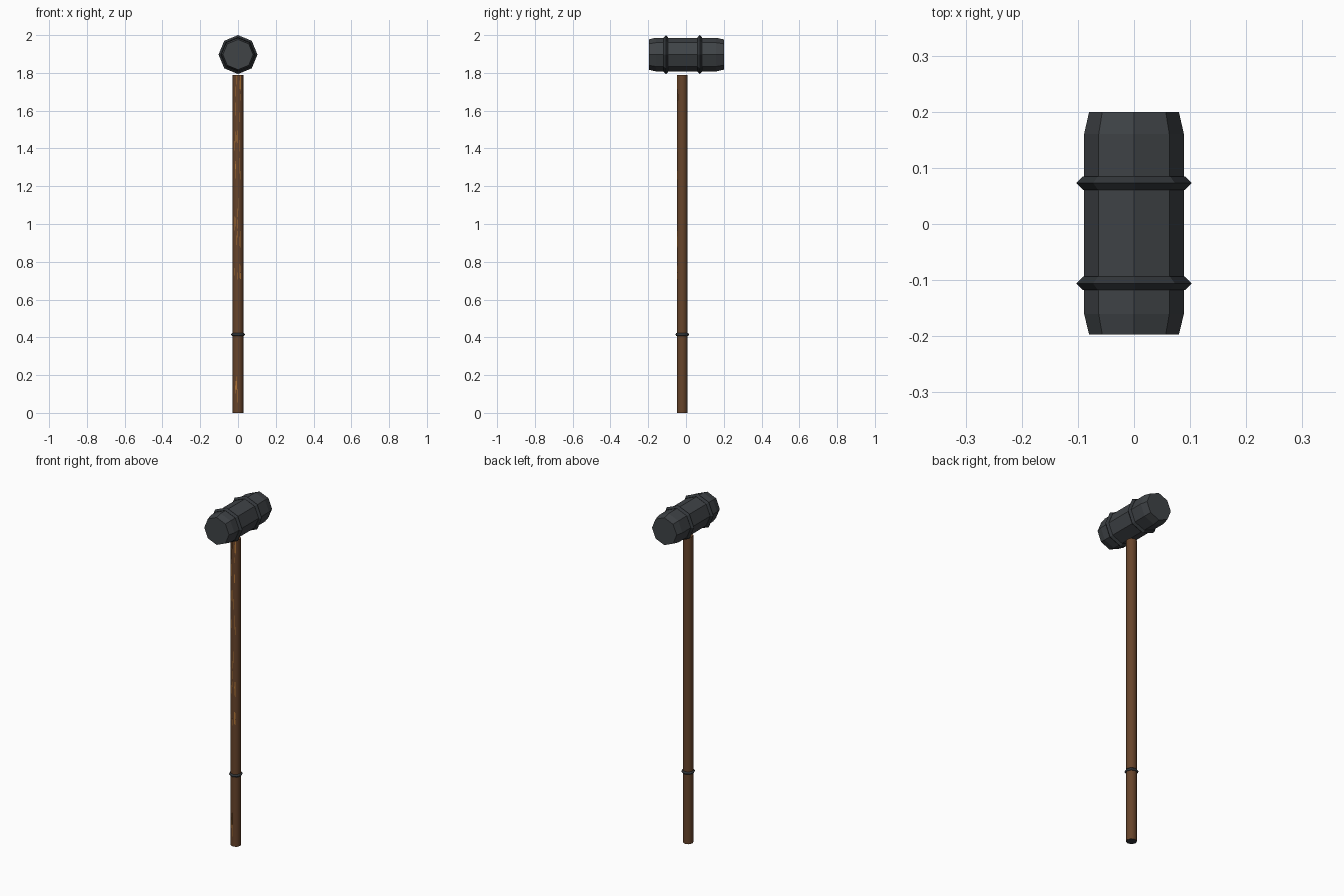
import bpy, bmesh, math, random
from mathutils import Matrix

if "Cube" in bpy.data.objects:
    bpy.data.objects.remove(bpy.data.objects["Cube"])

random.seed(4)
CY, CZ = -0.02, 1.897      # handle axis y, head centre z


def material(name, rgb):
    m = bpy.data.materials.new(name)
    m.diffuse_color = (*rgb, 1)
    m.use_nodes = True
    m.node_tree.nodes["Principled BSDF"].inputs["Base Color"].default_value = m.diffuse_color
    return m


iron = material("dark iron", (0.050, 0.056, 0.062))
band = material("darker iron", (0.032, 0.037, 0.042))
wood = material("brown wood", (0.135, 0.058, 0.024))
streak = material("orange grain", (0.42, 0.17, 0.035))


def lathe(name, profile, mat, sides=8, closed=False, matrix=Matrix(), smooth=True):
    """Spin (radius, height) points about z; closed profiles make rings."""
    bm = bmesh.new()
    rings = [[bm.verts.new((r * math.cos(a), r * math.sin(a), h))
              for a in (2 * math.pi * i / sides for i in range(sides))]
             for r, h in profile]
    pairs = list(zip(rings, rings[1:]))
    if closed:
        pairs.append((rings[-1], rings[0]))
    else:
        bm.faces.new(rings[0])
        bm.faces.new(rings[-1])
    for a, b in pairs:
        for i in range(sides):
            j = (i + 1) % sides
            f = bm.faces.new((a[i], a[j], b[j], b[i]))
            f.smooth = smooth
    bm.transform(matrix)
    bmesh.ops.recalc_face_normals(bm, faces=bm.faces)
    me = bpy.data.meshes.new(name)
    bm.to_mesh(me)
    bm.free()
    me.materials.append(mat)
    ob = bpy.data.objects.new(name, me)
    bpy.context.collection.objects.link(ob)
    return ob


def ring_profile(r_in, r_out, half):
    mid = (r_in + r_out) / 2
    return [(r_out, 0), (mid, half), (r_in, 0), (mid, -half)]


# Hammer head lying along y, with tapered ends
along_y = Matrix.Translation((0, 0, CZ)) @ Matrix.Rotation(-math.pi / 2, 4, 'X')
lathe("hammer_head", [(0.08, -0.197), (0.089, -0.16), (0.089, 0.16), (0.08, 0.2)],
      iron, matrix=along_y, smooth=False)

# Two bands round the head
for name, y in (("front_band", -0.106), ("rear_band", 0.073)):
    lathe(name, ring_profile(0.079, 0.103, 0.012), band, closed=True,
          matrix=along_y @ Matrix.Translation((0, 0, y)), smooth=False)

# Handle with a dark butt end
R = 0.0285
handle = lathe("handle", [(R, 0), (R, 1.79)], wood, matrix=Matrix.Translation((0, CY, 0)))
handle.data.materials.append(band)
for p in handle.data.polygons:
    if p.normal.z < -0.9:
        p.material_index = 1

# Grip ring
lathe("grip_ring", ring_profile(0.025, 0.037, 0.008), band, closed=True,
      matrix=Matrix.Translation((0, CY, 0.415)))

# Grain streaks: thin plates on the two front facets of the handle
bm = bmesh.new()
for centre in (0.12, 0.75, 0.95, 1.05, 1.3, 1.45, 1.62, 1.75):
    for k in range(5):
        facet = math.radians(random.choice((-112.5, -67.5)))
        length = random.uniform(0.03, 0.08)
        z = min(centre + random.uniform(-0.06, 0.06), 1.785 - length / 2)
        m = (Matrix.Translation((0, CY, z)) @ Matrix.Rotation(facet, 4, 'Z') @
             Matrix.Translation((R * math.cos(math.pi / 8), random.uniform(-0.008, 0.008), 0)) @
             Matrix.Diagonal((0.001, 0.003, length, 1)))
        bmesh.ops.create_cube(bm, size=1, matrix=m)
me = bpy.data.meshes.new("handle_grain")
bm.to_mesh(me)
bm.free()
me.materials.append(streak)
bpy.context.collection.objects.link(bpy.data.objects.new("handle_grain", me))
